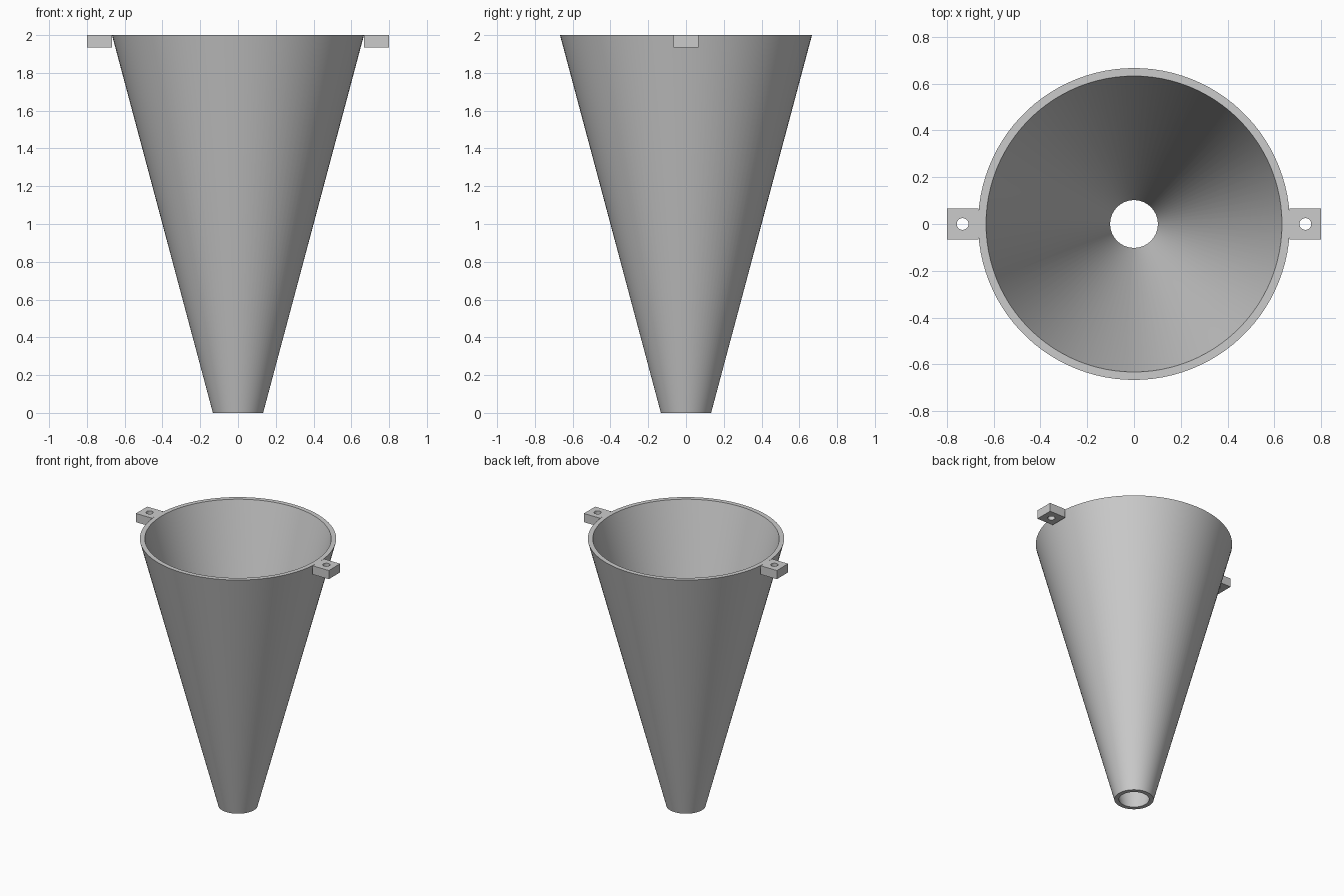
import bpy, bmesh, math
from mathutils import Matrix

default = bpy.data.objects.get("Cube")
if default:
    bpy.data.objects.remove(default, do_unlink=True)

grey = bpy.data.materials.new("light_grey")
grey.use_nodes = True
colour = (0.6, 0.6, 0.6, 1)
grey.diffuse_color = colour
grey.node_tree.nodes["Principled BSDF"].inputs["Base Color"].default_value = colour

HEIGHT = 2.0
SEGMENTS = 100


def add_object(name, mesh):
    obj = bpy.data.objects.new(name, mesh)
    bpy.context.collection.objects.link(obj)
    mesh.materials.clear()
    mesh.materials.append(grey)
    return obj


# Funnel: closed wall profile (radius, height) spun around z
profile = [(0.133, 0), (0.667, HEIGHT), (0.633, HEIGHT), (0.106, 0.02), (0.102, 0)]
bm = bmesh.new()
verts = [bm.verts.new((r, 0, z)) for r, z in profile]
edges = [bm.edges.new((v, verts[(i + 1) % len(verts)])) for i, v in enumerate(verts)]
bmesh.ops.spin(bm, geom=verts + edges, cent=(0, 0, 0), axis=(0, 0, 1),
               angle=math.tau, steps=SEGMENTS, use_merge=False)
bmesh.ops.remove_doubles(bm, verts=bm.verts[:], dist=0.0001)
bmesh.ops.recalc_face_normals(bm, faces=bm.faces[:])
mesh = bpy.data.meshes.new("funnel_cone")
bm.to_mesh(mesh)
bm.free()
funnel = add_object("funnel_cone", mesh)
bpy.ops.object.select_all(action="DESELECT")
funnel.select_set(True)
bpy.context.view_layer.objects.active = funnel
bpy.ops.object.shade_smooth_by_angle(angle=math.radians(15))


# Mounting tabs: square plates with a round screw hole
def mounting_tab(name, side):
    inner, outer, half = 0.666, 0.8, 0.067
    thickness = 0.065
    centre = (inner + outer) / 2
    square = [(inner, -half), (outer, -half), (outer, half), (inner, half)]
    hole = []
    for i in range(32):
        a = math.tau * i / 32
        hole.append((centre + 0.025 * math.cos(a), 0.025 * math.sin(a)))
    curve = bpy.data.curves.new(name + "_outline", "CURVE")
    curve.dimensions = "2D"
    curve.fill_mode = "BOTH"
    curve.extrude = thickness / 2
    for loop in (square, hole):
        spline = curve.splines.new("POLY")
        spline.points.add(len(loop) - 1)
        for point, (x, y) in zip(spline.points, loop):
            point.co = (x, y, 0, 1)
        spline.use_cyclic_u = True
    outline = bpy.data.objects.new(name + "_outline", curve)
    tab_mesh = bpy.data.meshes.new_from_object(outline)
    bpy.data.objects.remove(outline)
    bpy.data.curves.remove(curve)
    # Turn the tab to its side and lift it flush with the rim
    angle = 0 if side > 0 else math.pi
    tab_mesh.transform(Matrix.Translation((0, 0, HEIGHT - thickness / 2))
                       @ Matrix.Rotation(angle, 4, "Z"))
    bm = bmesh.new()
    bm.from_mesh(tab_mesh)
    bmesh.ops.remove_doubles(bm, verts=bm.verts[:], dist=0.0001)
    bmesh.ops.recalc_face_normals(bm, faces=bm.faces[:])
    for face in bm.faces:
        face.smooth = False
        face.material_index = 0
    bm.to_mesh(tab_mesh)
    bm.free()
    tab_mesh.name = name
    add_object(name, tab_mesh)


mounting_tab("left_mounting_tab", 1)
mounting_tab("right_mounting_tab", -1)
